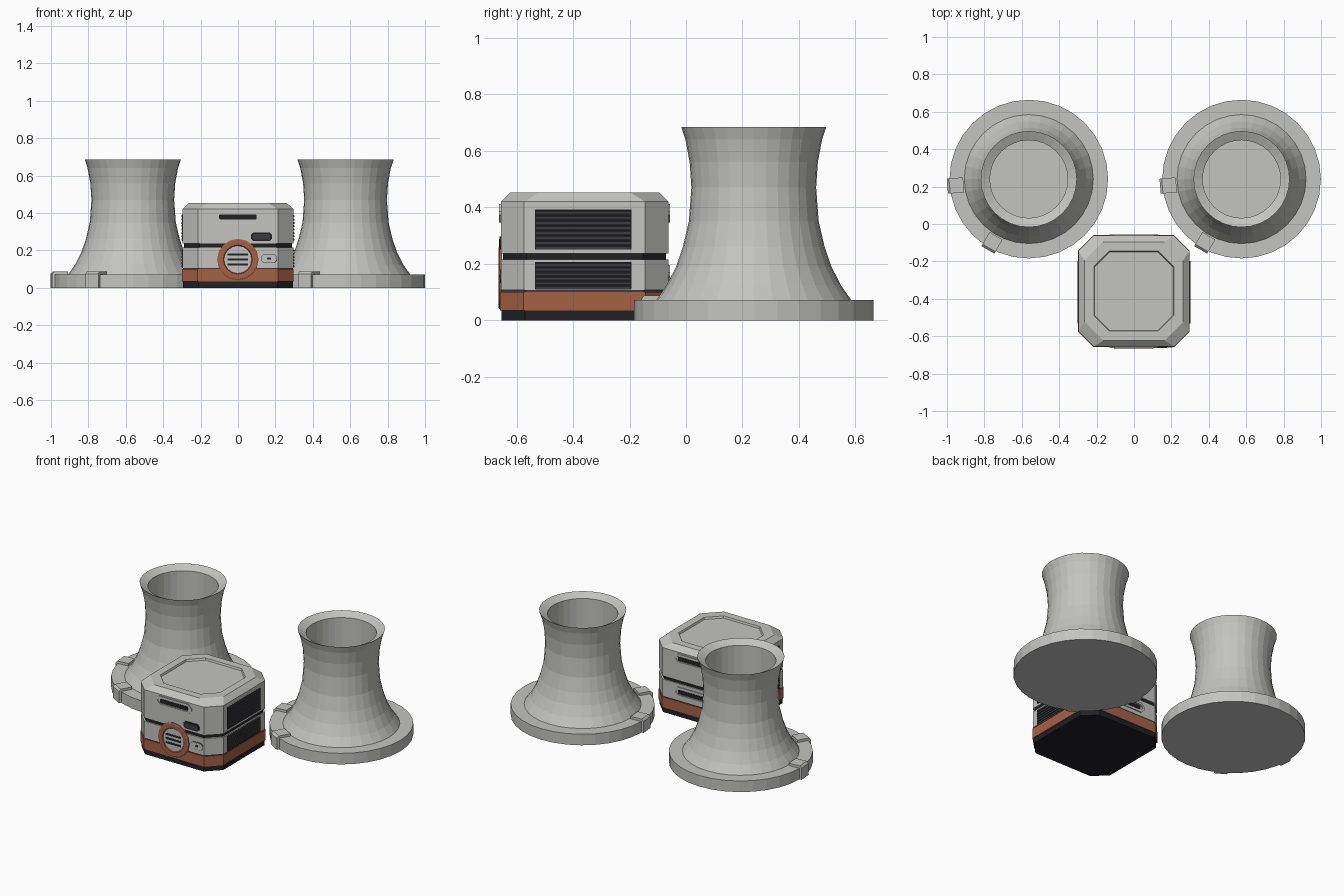
import bpy, bmesh, math
from mathutils import Matrix, Vector

if "Cube" in bpy.data.objects:
    bpy.data.objects.remove(bpy.data.objects["Cube"])


def material(name, rgb):
    m = bpy.data.materials.new(name)
    m.diffuse_color = (*rgb, 1)
    m.use_nodes = True
    m.node_tree.nodes["Principled BSDF"].inputs["Base Color"].default_value = m.diffuse_color
    return m


GREY = material("light_grey", (0.55, 0.55, 0.54))
ORANGE = material("rust_orange", (0.38, 0.12, 0.06))
DARK = material("charcoal", (0.045, 0.045, 0.052))
BLACK = material("near_black", (0.015, 0.015, 0.018))


def loft(name, loops, mat, matrix=Matrix()):
    """Closed solid skinned through equal-length point loops, capped at both ends."""
    bm = bmesh.new()
    rings = [[bm.verts.new(matrix @ Vector(p)) for p in loop] for loop in loops]
    n = len(rings[0])
    for a, b in zip(rings, rings[1:]):
        for i in range(n):
            j = (i + 1) % n
            bm.faces.new((a[i], a[j], b[j], b[i]))
    bm.faces.new(rings[0][::-1])
    bm.faces.new(rings[-1])
    bmesh.ops.recalc_face_normals(bm, faces=bm.faces)
    mesh = bpy.data.meshes.new(name)
    bm.to_mesh(mesh)
    bm.free()
    mesh.materials.append(mat)
    ob = bpy.data.objects.new(name, mesh)
    bpy.context.collection.objects.link(ob)
    return ob


def circle(r, z, n=32):
    return [(r * math.cos(2 * math.pi * i / n), r * math.sin(2 * math.pi * i / n), z)
            for i in range(n)]


def cut_rect(w, h, c, z):
    """Rectangle of half sizes w, h with corners cut by c."""
    return [(w, c - h, z), (w, h - c, z), (w - c, h, z), (c - w, h, z),
            (-w, h - c, z), (-w, c - h, z), (c - w, -h, z), (w - c, -h, z)]


# Cooling towers, each with a hollow shaft, round plinth and two clamp blocks
TOWER = [(0.345, 0.06), (0.345, 0.072), (0.308, 0.125), (0.275, 0.19), (0.251, 0.26),
         (0.230, 0.35), (0.221, 0.47), (0.227, 0.56), (0.242, 0.64), (0.257, 0.685),
         (0.208, 0.66), (0.208, 0.10)]
for side, cx in (("left", -0.5625), ("right", 0.575)):
    place = Matrix.Translation((cx, 0.24, 0))
    loft(side + "_plinth", [circle(0.424, 0), circle(0.424, 0.072)], GREY, place)
    loft(side + "_tower", [circle(r, z) for r, z in TOWER], GREY, place)
    for k, angle in enumerate((185, 240)):
        m = place @ Matrix.Rotation(math.radians(angle), 4, 'Z')
        section = [(0.35, 0.0), (0.437, 0.0), (0.437, 0.075), (0.425, 0.088), (0.35, 0.088)]
        loft(f"{side}_clamp_{k}", [[(x, y, z) for x, z in section] for y in (-0.04, 0.04)],
             GREY, m)

# Central building: stacked octagonal storeys
HALF = 0.297
CORE = Matrix.Translation((-0.001, -0.359, 0))


def storey(name, rings, mat):
    loft(name, [cut_rect(h, h, c, z) for h, c, z in rings], mat, CORE)


storey("base_skirt", [(0.294, 0.083, 0), (0.294, 0.083, 0.034)], BLACK)
storey("orange_band", [(0.299, 0.083, 0.034), (0.299, 0.083, 0.1)], ORANGE)
storey("band_seam", [(0.294, 0.083, 0.1), (0.294, 0.083, 0.107)], DARK)
storey("lower_storey", [(HALF, 0.083, 0.107), (HALF, 0.083, 0.215)], GREY)
storey("storey_gap", [(0.289, 0.083, 0.215), (0.289, 0.083, 0.236)], BLACK)
storey("upper_storey", [(HALF, 0.083, 0.236), (HALF, 0.083, 0.42), (0.264, 0.10, 0.452),
                        (0.214, 0.083, 0.452), (0.210, 0.082, 0.440)], GREY)


def wall(angle, u, z):
    """Wall frame: local x along the wall, y up, z outward; origin on the wall face."""
    return (CORE @ Matrix.Rotation(math.radians(angle), 4, 'Z')
            @ Matrix.Translation((u, -HALF, z)) @ Matrix.Rotation(math.pi / 2, 4, 'X'))


def plate(name, m, w, h, c, depth, mat):
    loft(name, [cut_rect(w, h, c, -0.004), cut_rect(w, h, c, depth)], mat, m)


def framed_vent(name, m, w, h):
    """Raised grey frame around a recessed panel with a dark slot."""
    c, t = h * 0.8, 0.014
    loft(name + "_frame", [cut_rect(w, h, c, -0.004), cut_rect(w, h, c, 0.006),
                           cut_rect(w - t, h - t, c - t * 0.6, 0.006),
                           cut_rect(w - t, h - t, c - t * 0.6, 0.001)], GREY, m)
    plate(name + "_slot", m, w - 0.03, h - 0.019, 0.004, 0.003, BLACK)


# Long vents: one on the front, two on the back
framed_vent("front_vent", wall(0, 0, 0.379), 0.13, 0.032)
framed_vent("back_upper_vent", wall(180, 0, 0.379), 0.13, 0.032)
framed_vent("back_lower_vent", wall(180, 0, 0.163), 0.13, 0.032)

# Round front hatch with orange ring and three slots
hatch = wall(0, 0, 0.151)
loft("hatch_ring", [circle(0.111, -0.004, 16), circle(0.111, 0.005, 16),
                    circle(0.105, 0.009, 16), circle(0.078, 0.009, 16),
                    circle(0.074, 0.003, 16)], ORANGE, hatch)
loft("hatch_disc", [circle(0.074, 0, 16), circle(0.074, 0.005, 16)], GREY, hatch)
for k in (-1, 0, 1):
    plate(f"hatch_slot_{k + 1}", hatch @ Matrix.Translation((0, k * 0.027, 0)),
          0.055, 0.006, 0.002, 0.007, BLACK)

# Dark window and small grey access panel
plate("window_rim", wall(0, 0.127, 0.273), 0.056, 0.023, 0.012, 0.004, BLACK)
plate("window", wall(0, 0.127, 0.273), 0.046, 0.015, 0.006, 0.006, DARK)
plate("access_rim", wall(0, 0.167, 0.156), 0.043, 0.024, 0.014, 0.002, DARK)
plate("access_panel", wall(0, 0.167, 0.156), 0.040, 0.021, 0.012, 0.005, GREY)
plate("access_button", wall(0, 0.167, 0.156), 0.010, 0.006, 0.003, 0.007, BLACK)

# Louvred grilles on both side walls
for side, angle in (("right", 90), ("left", -90)):
    for level, z0, z1, count in (("upper", 0.25, 0.393, 8), ("lower", 0.109, 0.207, 6)):
        u = -0.005 if side == "right" else 0.005
        plate(f"{side}_{level}_grille", wall(angle, u, (z0 + z1) / 2),
              0.171, (z1 - z0) / 2, 0.002, 0.001, BLACK)
        step = (z1 - z0) / count
        for k in range(count):
            # slat with a sloped upper face
            h = step * 0.36
            section = [(-h, 0), (-h, 0.005), (h * 0.3, 0.005), (h, 0)]
            loft(f"{side}_{level}_slat_{k}",
                 [[(x, v, d) for v, d in section] for x in (-0.167, 0.167)],
                 DARK, wall(angle, u, z0 + (k + 0.5) * step))
